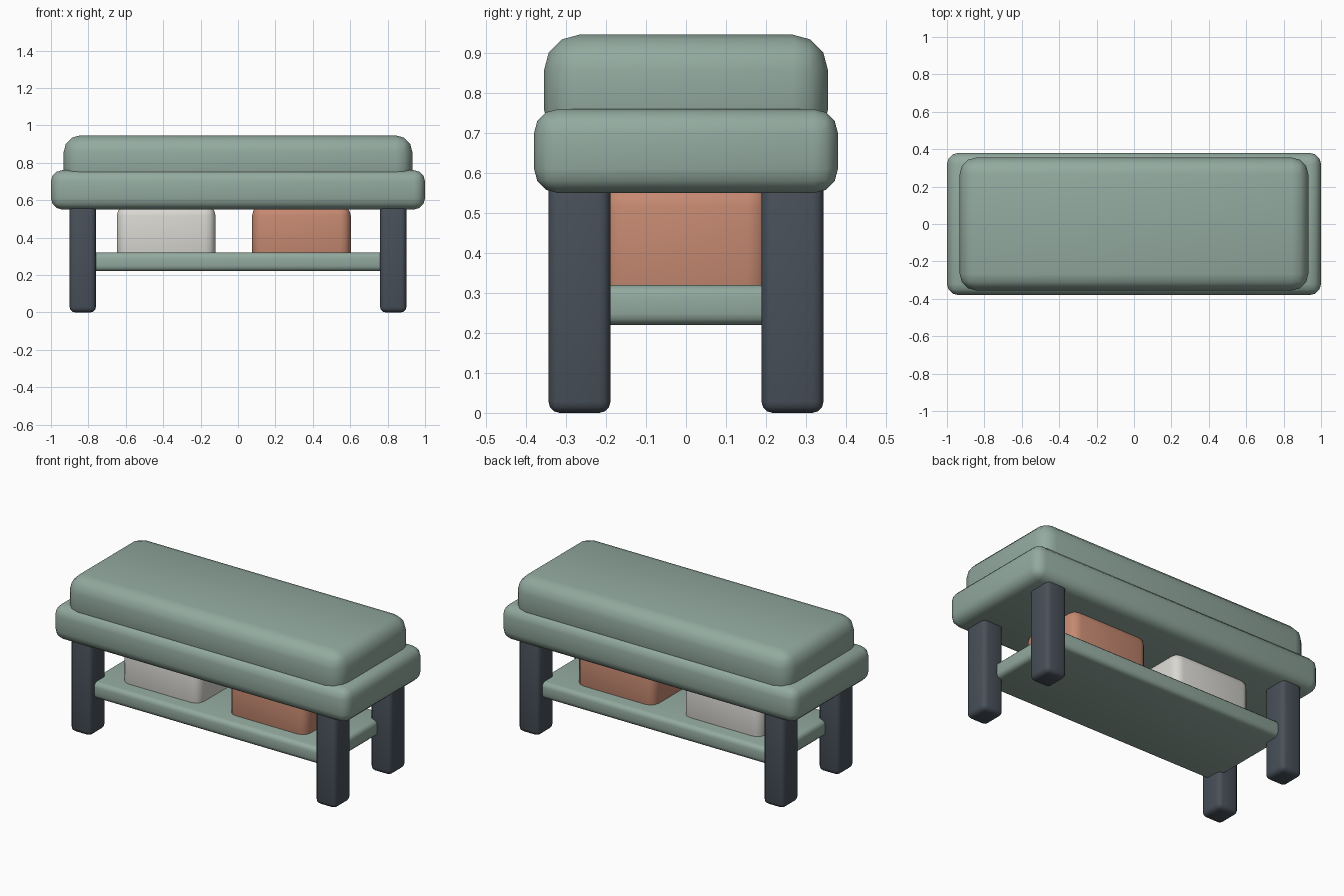
import bpy

if "Cube" in bpy.data.objects:
    bpy.data.objects.remove(bpy.data.objects["Cube"])


def material(name, rgb):
    m = bpy.data.materials.new(name)
    m.diffuse_color = (*rgb, 1)
    m.use_nodes = True
    m.node_tree.nodes["Principled BSDF"].inputs["Base Color"].default_value = m.diffuse_color
    return m


GREEN = material("sage_green", (0.29, 0.40, 0.345))
DARK = material("dark_slate", (0.065, 0.08, 0.10))
CLAY = material("terracotta", (0.56, 0.25, 0.165))
CREAM = material("off_white", (0.69, 0.68, 0.64))


def rounded_box(name, x, y, z, radius, mat):
    """Box between the given (min, max) ranges with rounded edges."""
    ranges = (x, y, z)
    bpy.ops.mesh.primitive_cube_add(size=1, location=[(a + b) / 2 for a, b in ranges])
    ob = bpy.context.object
    ob.name = name
    ob.scale = [b - a for a, b in ranges]
    bpy.ops.object.transform_apply(location=False, rotation=False, scale=True)
    bevel = ob.modifiers.new("rounding", 'BEVEL')
    bevel.width = radius
    bevel.segments = 3
    bpy.ops.object.modifier_apply(modifier="rounding")
    ob.data.materials.append(mat)
    bpy.ops.object.shade_smooth_by_angle(angle=0.7)
    return ob


# Upholstered top
rounded_box("seat_base", (-1, 1), (-0.38, 0.38), (0.55, 0.76), 0.06, GREEN)
rounded_box("seat_cushion", (-0.932, 0.932), (-0.355, 0.355), (0.67, 0.946), 0.088, GREEN)

# Four legs, mirrored to each corner
for sx, side in ((-1, "left"), (1, "right")):
    for sy, end in ((-1, "front"), (1, "back")):
        xs = sorted((sx * 0.76, sx * 0.90))
        ys = sorted((sy * 0.189, sy * 0.344))
        rounded_box(f"leg_{end}_{side}", xs, ys, (0, 0.6), 0.028, DARK)

# Lower shelf with two storage bins
rounded_box("shelf", (-0.81, 0.81), (-0.305, 0.305), (0.22, 0.32), 0.028, GREEN)
rounded_box("bin_left", (-0.648, -0.12), (-0.21, 0.21), (0.25, 0.572), 0.055, CREAM)
rounded_box("bin_right", (0.075, 0.603), (-0.21, 0.21), (0.25, 0.572), 0.055, CLAY)
